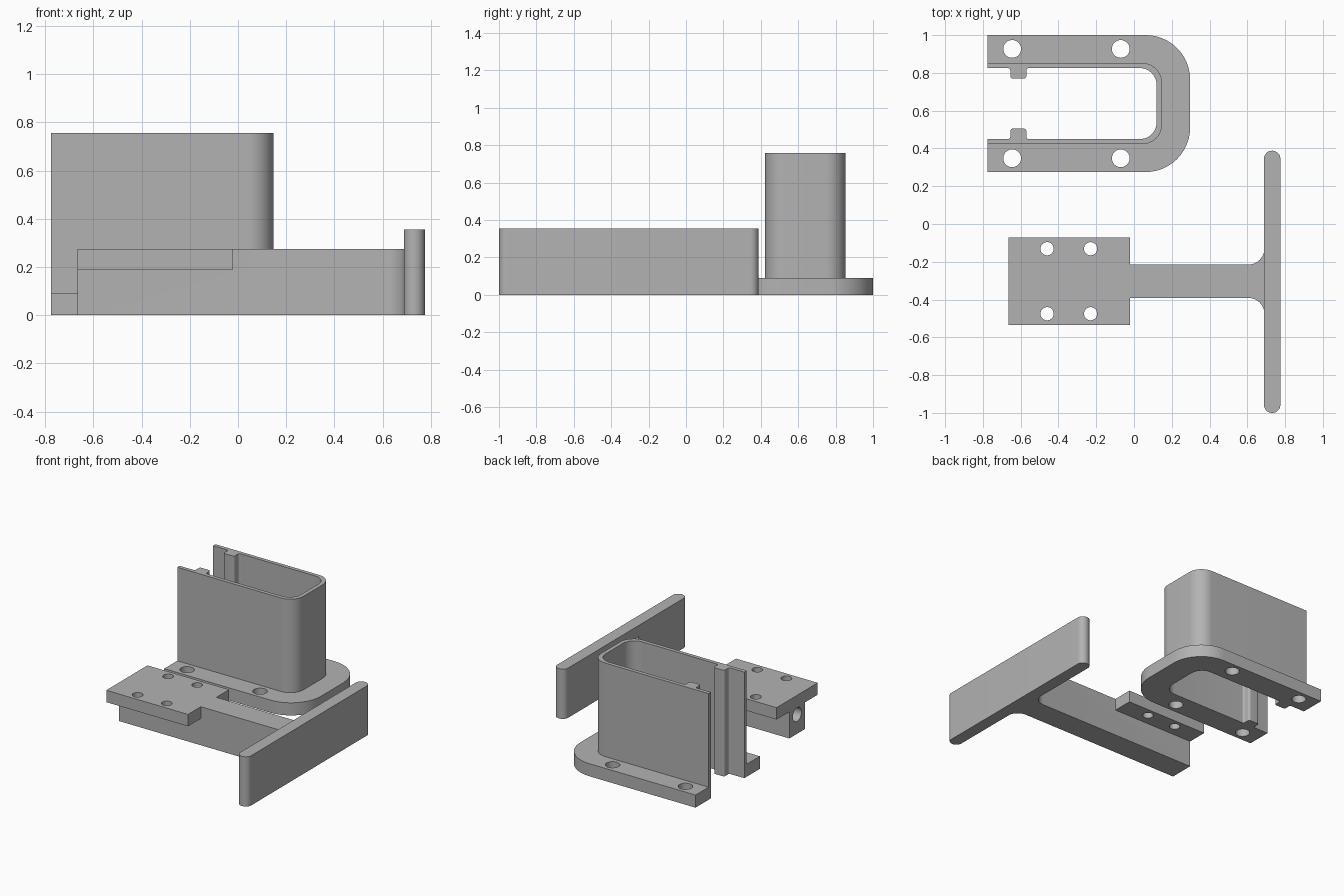
import bpy, bmesh, math
from mathutils import Vector, Matrix

if "Cube" in bpy.data.objects:
    bpy.data.objects.remove(bpy.data.objects["Cube"])

grey = bpy.data.materials.new("plain grey")
grey.diffuse_color = (0.45, 0.45, 0.45, 1)
grey.use_nodes = True
grey.node_tree.nodes["Principled BSDF"].inputs["Base Color"].default_value = grey.diffuse_color


def rounded(corners, steps=12):
    """Outline from (x, y, radius) corners, each rounded by a tangent arc."""
    pts = []
    n = len(corners)
    for i, (x, y, r) in enumerate(corners):
        p = Vector((x, y))
        if r == 0:
            pts.append(p)
            continue
        a = (Vector(corners[i - 1][:2]) - p).normalized()
        b = (Vector(corners[(i + 1) % n][:2]) - p).normalized()
        half = a.angle(b) / 2
        c = p + (a + b).normalized() * (r / math.sin(half))
        start = p + a * (r / math.tan(half)) - c
        end = p + b * (r / math.tan(half)) - c
        sweep = math.atan2(start.x * end.y - start.y * end.x, start.dot(end))
        for k in range(steps + 1):
            pts.append(c + Matrix.Rotation(sweep * k / steps, 2) @ start)
    return pts


def prism(name, corners, z0, z1):
    bm = bmesh.new()
    face = bm.faces.new([bm.verts.new((p.x, p.y, z0)) for p in rounded(corners)])
    top = bmesh.ops.extrude_face_region(bm, geom=[face])["geom"]
    bmesh.ops.translate(bm, vec=(0, 0, z1 - z0),
                        verts=[v for v in top if isinstance(v, bmesh.types.BMVert)])
    bmesh.ops.remove_doubles(bm, verts=bm.verts, dist=1e-5)
    bmesh.ops.recalc_face_normals(bm, faces=bm.faces)
    mesh = bpy.data.meshes.new(name)
    bm.to_mesh(mesh)
    bm.free()
    mesh.materials.append(grey)
    obj = bpy.data.objects.new(name, mesh)
    bpy.context.collection.objects.link(obj)
    return obj


def combine(obj, other, operation):
    """Apply a boolean and remove the helper."""
    bpy.context.view_layer.objects.active = obj
    mod = obj.modifiers.new("bool", "BOOLEAN")
    mod.operation, mod.solver, mod.object = operation, "EXACT", other
    bpy.ops.object.modifier_apply(modifier=mod.name)
    bpy.data.objects.remove(other)


def drill(obj, centre, radius, depth, along_x=False):
    turn = (0, math.pi / 2, 0) if along_x else (0, 0, 0)
    bpy.ops.mesh.primitive_cylinder_add(vertices=40, radius=radius, depth=depth,
                                        location=centre, rotation=turn)
    cutter = bpy.context.object
    cutter.hide_render = True
    cutter.data.materials.append(grey)
    combine(obj, cutter, "DIFFERENCE")


def smooth(obj):
    bpy.ops.object.select_all(action="DESELECT")
    obj.select_set(True)
    bpy.context.view_layer.objects.active = obj
    bpy.ops.object.shade_smooth_by_angle(angle=math.radians(30))


def u_outline(right, half_width, radius):
    """U-shaped section open to -x, with a guide rib inside each arm."""
    mid, left = 0.6375, -0.775
    upper = [(right, half_width, radius), (left, half_width, 0),
             (left, 0.188, 0), (-0.655, 0.188, 0.013), (-0.655, 0.132, 0.015),
             (-0.57, 0.132, 0.015), (-0.57, 0.188, 0.013), (0.12, 0.188, 0.09)]
    lower = [(x, -y, r) for x, y, r in reversed(upper)]
    return [(x, y + mid, r) for x, y, r in upper + lower]


# Socket: base flange with screw holes, and the tall U wall above it
flange = prism("socket_flange", u_outline(0.297, 0.3625, 0.235), 0, 0.09)
for x in (-0.645, -0.07):
    for y in (0.348, 0.927):
        drill(flange, (x, y, 0.045), 0.047, 0.3)
wall = prism("socket_wall", u_outline(0.148, 0.215, 0.105), 0.09, 0.757)

# Slider: stem flaring into the handle, with the mounting plate on top
cy = -0.303
half_stem = [(-0.665, -0.088, 0), (0.69, -0.088, 0.085), (0.69, -0.2, 0), (0.70, -0.2, 0)]
stem = prism("slider_stem", [(x, cy + y, r) for x, y, r in half_stem]
             + [(x, cy - y, r) for x, y, r in reversed(half_stem)], 0, 0.275)
plate = prism("mounting_plate", [(-0.665, -0.535, 0), (-0.02, -0.535, 0),
                                 (-0.02, -0.071, 0), (-0.665, -0.071, 0)], 0.19, 0.275)
combine(stem, plate, "UNION")
for x in (-0.46, -0.23):
    for y in (-0.475, -0.131):
        drill(stem, (x, y, 0.23), 0.035, 0.3)
drill(stem, (-0.665, cy, 0.1375), 0.049, 0.8, along_x=True)

# Handle: long upright bar with rounded ends
handle = prism("handle_bar", [(0.688, -1, 0.043), (0.775, -1, 0.043),
                              (0.775, 0.388, 0.043), (0.688, 0.388, 0.043)], 0, 0.355)

for part in (flange, wall, stem, handle):
    smooth(part)
